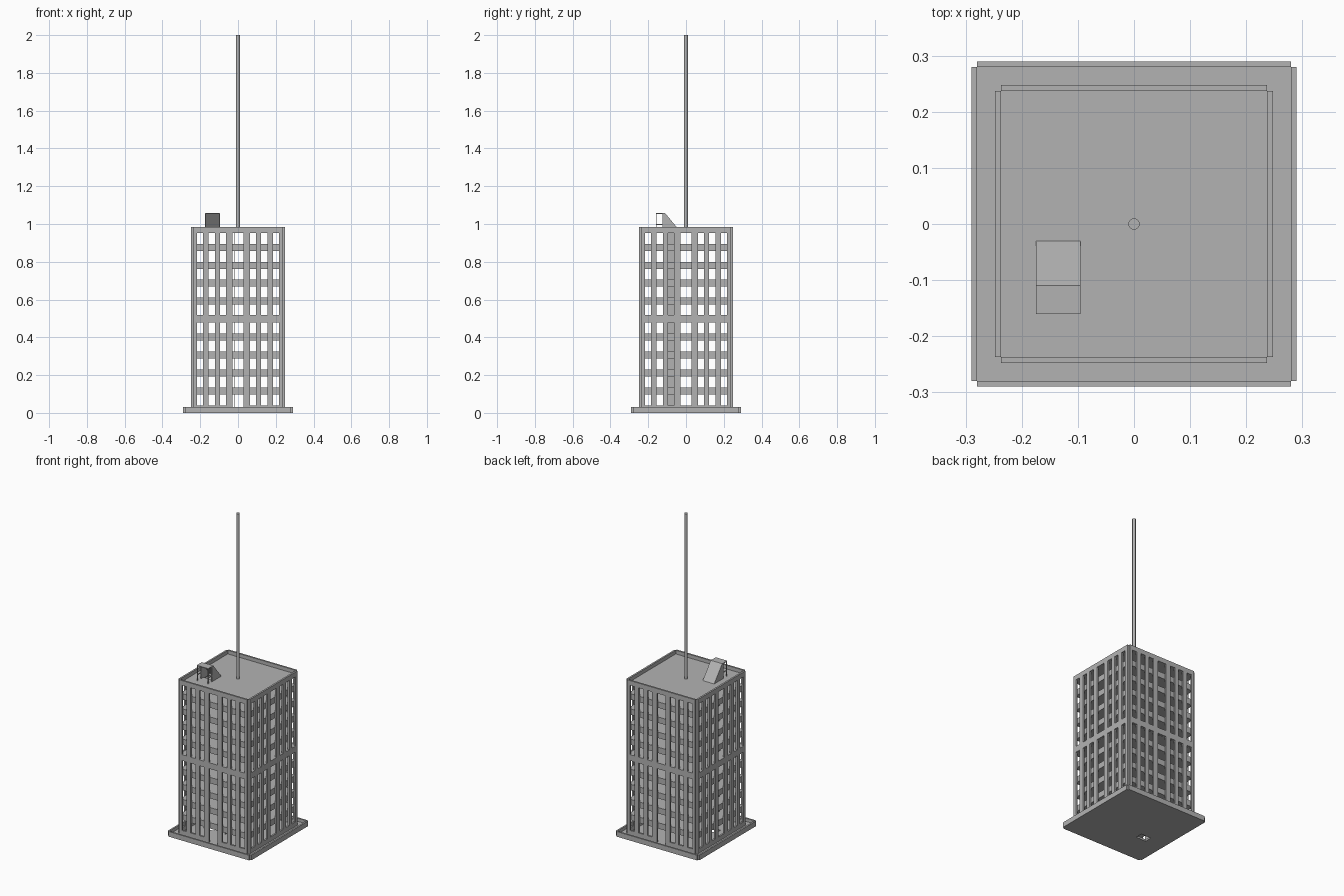
import bpy, bmesh, math
from mathutils import Matrix, Vector

old = bpy.data.objects.get("Cube")
if old:
    bpy.data.objects.remove(old, do_unlink=True)

concrete = bpy.data.materials.new("concrete_grey")
concrete.use_nodes = True
GREY = (0.45, 0.45, 0.45, 1)
concrete.diffuse_color = GREY
concrete.node_tree.nodes["Principled BSDF"].inputs["Base Color"].default_value = GREY


def box(bm, x0, x1, y0, y1, z0, z1):
    size = Matrix.Diagonal((x1 - x0, y1 - y0, z1 - z0, 1))
    mid = Matrix.Translation(((x0 + x1) / 2, (y0 + y1) / 2, (z0 + z1) / 2))
    bmesh.ops.create_cube(bm, size=1, matrix=mid @ size)


def finish(bm, name, turn=0):
    bmesh.ops.rotate(bm, verts=bm.verts, matrix=Matrix.Rotation(turn, 3, "Z"))
    bmesh.ops.recalc_face_normals(bm, faces=bm.faces)
    mesh = bpy.data.meshes.new(name)
    bm.to_mesh(mesh)
    bm.free()
    mesh.materials.append(concrete)
    obj = bpy.data.objects.new(name, mesh)
    bpy.context.collection.objects.link(obj)
    return obj


def boxes(name, *parts, turn=0):
    bm = bmesh.new()
    for part in parts:
        box(bm, *part)
    return finish(bm, name, turn)


# Stair shaft opening, shared by every slab
HX0, HX1, HY0, HY1 = -0.17, -0.1, -0.1, -0.055


def slab(name, half, z0, z1):
    boxes(name,
          (-half, HX0, -half, half, z0, z1),
          (HX1, half, -half, half, z0, z1),
          (HX0, HX1, -half, HY0, z0, z1),
          (HX0, HX1, HY1, half, z0, z1))


# Main dimensions
INNER, OUTER = 0.237, 0.248
GROUND, PARAPET, STOREY = 0.012, 0.983, 0.095
SIDES = ("front", "left", "back", "right")

# Base tray with a raised curb on each side
slab("base_slab", 0.28, 0, GROUND)
for i, side in enumerate(SIDES):
    boxes(side + "_curb", (-0.28, 0.28, -0.29, -0.28, 0, 0.032), turn=i * math.pi / 2)

# Facades: full-height piers, with bands closing the slots between them
slots = [(c - w / 2, c + w / 2) for c, w in
         ((-0.201, 0.033), (-0.139, 0.033), (-0.079, 0.033), (0, 0.06),
          (0.079, 0.033), (0.139, 0.033), (0.201, 0.033))]
bands = [(GROUND, 0.04), (0.479, 0.517), (0.953, PARAPET)]
for i, side in enumerate(SIDES):
    edges = [-INNER] + [e for s in slots for e in s] + [INNER]
    parts = [(edges[k], edges[k + 1], -OUTER, -INNER, GROUND, PARAPET)
             for k in range(0, len(edges), 2)]
    for a, b in slots:
        for z0, z1 in bands:
            doorway = a < 0 < b and z0 == GROUND and side in ("front", "back")
            if not doorway:
                parts.append((a, b, -OUTER, -INNER, z0, z1))
    boxes(side + "_wall", *parts, turn=i * math.pi / 2)

# Storey slabs and the roof
for n in range(1, 10):
    z = 0.003 + n * STOREY
    slab("floor_slab_%d" % n, INNER, z, z + 0.037)
slab("roof_slab", INNER, 0.953, 0.96)

# Thin core partition inside
boxes("core_partition", (-0.022, -0.018, -0.1, -0.06, GROUND, 0.953))

# Antenna mast
bm = bmesh.new()
bmesh.ops.create_cone(bm, cap_ends=True, segments=24, radius1=0.01, radius2=0.01,
                      depth=1.04, matrix=Matrix.Translation((0, 0, 1.48)))
finish(bm, "antenna_mast")
mast = bpy.data.objects["antenna_mast"]
bpy.context.view_layer.objects.active = mast
mast.select_set(True)
bpy.ops.object.shade_smooth_by_angle()


# Roof stair hut: side profile extruded along x
def extrude_profile(name, profile, x0, x1):
    bm = bmesh.new()
    face = bm.faces.new([bm.verts.new((x0, y, z)) for y, z in profile])
    new = bmesh.ops.extrude_face_region(bm, geom=[face])["geom"]
    bmesh.ops.translate(bm, vec=Vector((x1 - x0, 0, 0)),
                        verts=[v for v in new if isinstance(v, bmesh.types.BMVert)])
    finish(bm, name)


L, R, T, TOP = -0.175, -0.095, 0.005, 1.057
extrude_profile("hut_roof", [(-0.16, TOP), (-0.11, TOP), (-0.03, 0.96), (-0.038, 0.96),
                             (-0.113, TOP - T), (-0.16, TOP - T)], L, R)
cheek = [(-0.125, 0.96), (-0.125, TOP - T), (-0.113, TOP - T), (-0.038, 0.96)]
for side, x in (("right", L), ("left", R - T)):
    extrude_profile("hut_cheek_" + side, cheek, x, x + T)
    boxes("hut_post_" + side, (x, x + T, -0.16, -0.16 + T, 0.96, TOP - T))
    boxes("hut_rail_" + side, (x, x + T, -0.155, -0.125, 0.995, 0.999))
